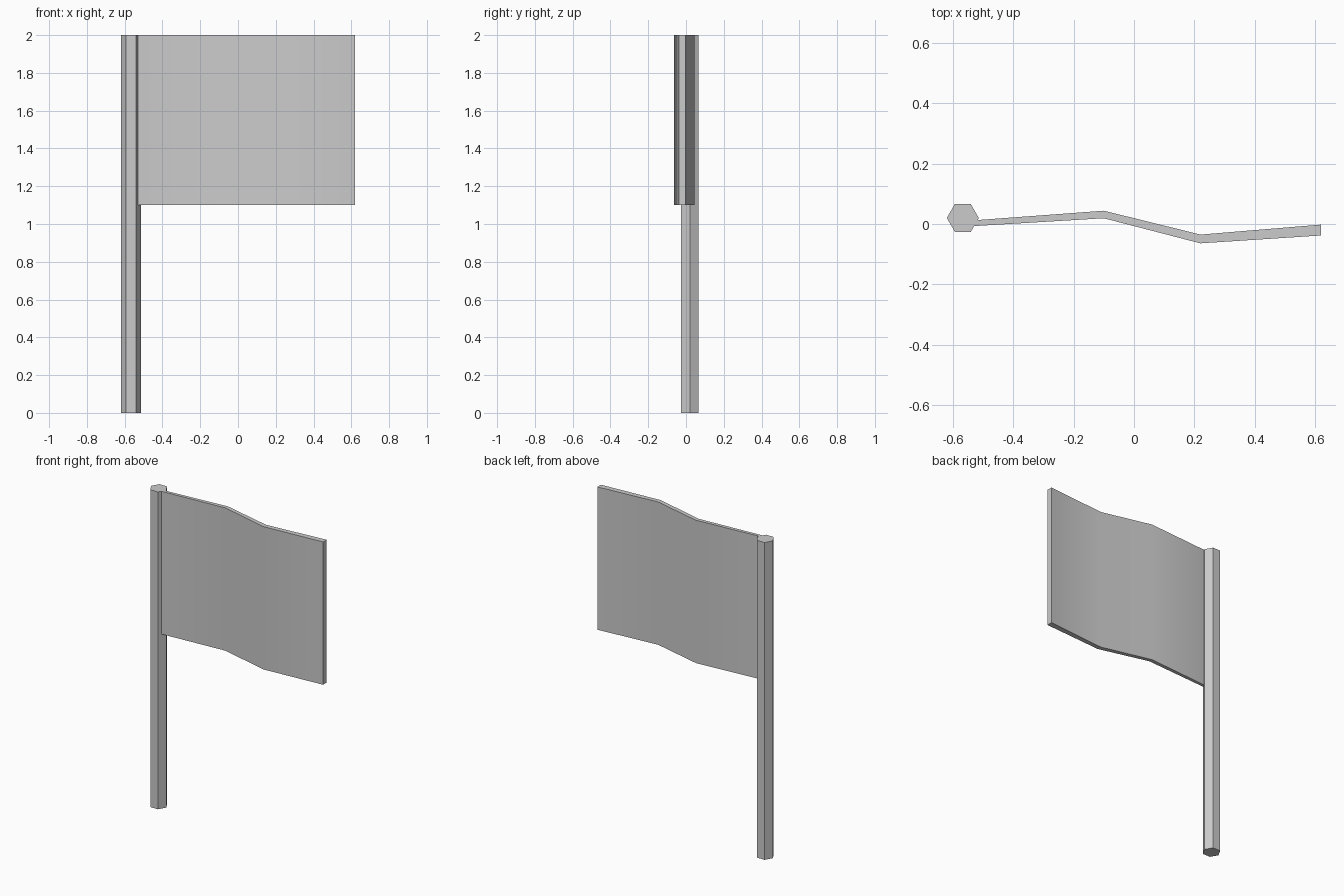
import bpy, bmesh
from math import radians, cos, sin

if "Cube" in bpy.data.objects:
    bpy.data.objects.remove(bpy.data.objects["Cube"])


def prism(name, outline, z0, z1):
    """Extrude a counter-clockwise xy outline from z0 to z1."""
    bm = bmesh.new()
    base = bm.faces.new([bm.verts.new((x, y, z0)) for x, y in outline])
    ext = bmesh.ops.extrude_face_region(bm, geom=[base], use_keep_orig=True)
    top = [g for g in ext["geom"] if isinstance(g, bmesh.types.BMVert)]
    bmesh.ops.translate(bm, verts=top, vec=(0, 0, z1 - z0))
    bmesh.ops.recalc_face_normals(bm, faces=bm.faces)
    mesh = bpy.data.meshes.new(name)
    bm.to_mesh(mesh)
    bm.free()
    obj = bpy.data.objects.new(name, mesh)
    bpy.context.collection.objects.link(obj)
    return obj


# Hexagonal pole, a corner pointing along x
R, CX, CY = 0.053, -0.567, 0.02
prism("pole", [(CX + R * cos(radians(60 * i)), CY + R * sin(radians(60 * i)))
               for i in range(6)], 0, 2)

# Waving flag, front edge then back edge, starting on the pole's side face
front = [(-0.532, -0.007), (-0.1, 0.019), (0.22, -0.064), (0.62, -0.038)]
back = [(-0.519, 0.013), (-0.1, 0.044), (0.22, -0.035), (0.62, -0.002)]
flag = prism("flag", front + back[::-1], 1.1, 2)

# Soft shading across the folds, crisp rim
bpy.context.view_layer.objects.active = flag
flag.select_set(True)
bpy.ops.object.shade_smooth_by_angle(angle=radians(30))
